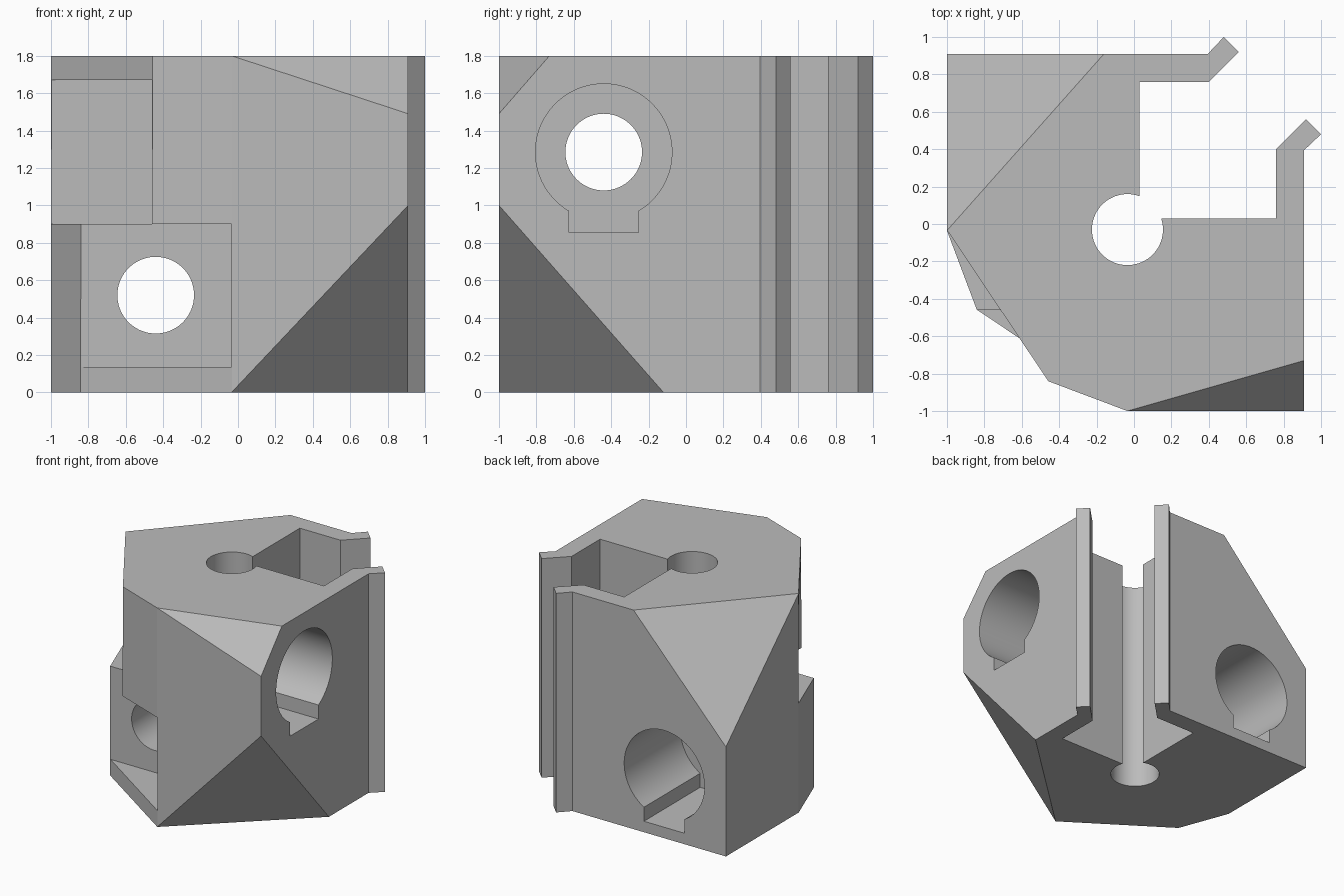
import bpy, bmesh, math
from mathutils import Vector

cube = bpy.data.objects.get("Cube")
if cube:
    bpy.data.objects.remove(cube, do_unlink=True)

H = 1.8          # block height
C = -0.035       # shaft centre line
MID = 0.9        # height where the two clamp pockets meet

grey = bpy.data.materials.new("light grey plastic")
grey.use_nodes = True
grey.diffuse_color = (0.5, 0.5, 0.5, 1)
grey.node_tree.nodes["Principled BSDF"].inputs["Base Color"].default_value = (0.5, 0.5, 0.5, 1)


def prism(name, outline, lo, hi, axis="z"):
    """Extrude a 2D outline from lo to hi along an axis."""
    place = {"x": lambda u, v, w: (w, u, v),
             "y": lambda u, v, w: (u, w, v),
             "z": lambda u, v, w: (u, v, w)}[axis]
    bm = bmesh.new()
    base = bm.faces.new([bm.verts.new(place(u, v, lo)) for u, v in outline])
    ext = bmesh.ops.extrude_face_region(bm, geom=[base], use_keep_orig=True)
    move = Vector(place(0, 0, hi - lo))
    bmesh.ops.translate(bm, vec=move, verts=[g for g in ext["geom"] if isinstance(g, bmesh.types.BMVert)])
    bmesh.ops.recalc_face_normals(bm, faces=bm.faces)
    me = bpy.data.meshes.new(name)
    bm.to_mesh(me)
    bm.free()
    ob = bpy.data.objects.new(name, me)
    bpy.context.collection.objects.link(ob)
    me.materials.append(grey)
    return ob


def arc(cx, cy, r, start=0.0, end=2 * math.pi, n=72):
    return [(cx + r * math.cos(start + (end - start) * i / n),
             cy + r * math.sin(start + (end - start) * i / n)) for i in range(n)]


def keyhole(cx, cy, r=0.365, half=0.185, drop=0.43):
    """Round bore with a square slot hanging below it."""
    a = math.asin(half / r)
    down = -math.pi / 2
    pts = arc(cx, cy, r, down + a, down + 2 * math.pi - a)
    pts.append((cx - half, cy - math.sqrt(r * r - half * half)))
    return pts + [(cx - half, cy - drop), (cx + half, cy - drop)]


def rect(x0, y0, x1, y1):
    return [(x0, y0), (x1, y0), (x1, y1), (x0, y1)]


# Main block: half of the outline, mirrored across the x = y diagonal
half = [(0.03, 0.03), (0.76, 0.03), (0.76, 0.40), (0.92, 0.56), (1.0, 0.48),
        (0.91, 0.395), (0.91, -1), (C, -1), (-0.46, -0.84)]
outline = half + [(y, x) for x, y in reversed(half[1:])]
block = prism("clamp_block", outline, 0, H)

# Three slanted corner cuts
corners = [((C, -1, 0), (0.91, -0.12, 0), (0.91, -1, 1.0)),
           ((C, -1, H), (0.91, -0.73, H), (0.91, -1, 1.49)),
           ((-0.16, 0.91, H), (-1, C, H), (-1, 0.91, MID))]
bm = bmesh.new()
bm.from_mesh(block.data)
for tri in corners:
    a, b, c = map(Vector, tri)
    n = (b - a).cross(c - a).normalized()
    if n.dot(a - Vector((0, 0, MID))) < 0:
        n.negate()
    cut = bmesh.ops.bisect_plane(bm, geom=bm.verts[:] + bm.edges[:] + bm.faces[:],
                                 dist=1e-4, plane_co=a, plane_no=n, clear_outer=True)
    rim = [e for e in bm.edges if e.is_boundary]
    bmesh.ops.holes_fill(bm, edges=rim, sides=0)
bmesh.ops.recalc_face_normals(bm, faces=bm.faces)
bm.to_mesh(block.data)
bm.free()

# Cutters: shaft, screw holes, keyed bores, pockets and flats
flat = [(-1.24, -0.19), (0.37, -1.27), (-1.24, -1.27)]
cutters = [
    prism("shaft_cutter", arc(C, -0.03, 0.19), -0.1, H + 0.1),
    prism("lower_pocket_cutter", rect(-1.2, -1.2, C, -0.46), 0.135, MID),
    prism("upper_pocket_cutter", rect(-1.2, -1.2, -0.46, C), MID, 1.67),
    prism("lower_flat_cutter", flat, -0.1, 0.5),
    prism("upper_flat_cutter", [(y, x) for x, y in flat], 1.3, H + 0.1),
    prism("right_bore_cutter", keyhole(-0.44, 1.285), 0.18, 1.2, "x"),
    prism("back_bore_cutter", keyhole(-0.44, 0.52), 0.18, 1.2, "y"),
    prism("right_screw_cutter", arc(-0.44, 1.285, 0.205), -1.2, 0.5, "x"),
    prism("back_screw_cutter", arc(-0.44, 0.52, 0.205), -1.2, 0.5, "y"),
]
for cutter in cutters:
    mod = block.modifiers.new(cutter.name, "BOOLEAN")
    mod.operation = "DIFFERENCE"
    mod.solver = "EXACT"
    mod.object = cutter
    cutter.hide_render = True

# Bake the cuts and drop the cutters
bpy.context.view_layer.update()
result = bpy.data.meshes.new_from_object(block.evaluated_get(bpy.context.evaluated_depsgraph_get()))
block.modifiers.clear()
block.data = result
for cutter in cutters:
    bpy.data.objects.remove(cutter, do_unlink=True)

bpy.ops.object.select_all(action="DESELECT")
block.select_set(True)
bpy.context.view_layer.objects.active = block
bpy.ops.object.shade_smooth_by_angle(angle=math.radians(20))
